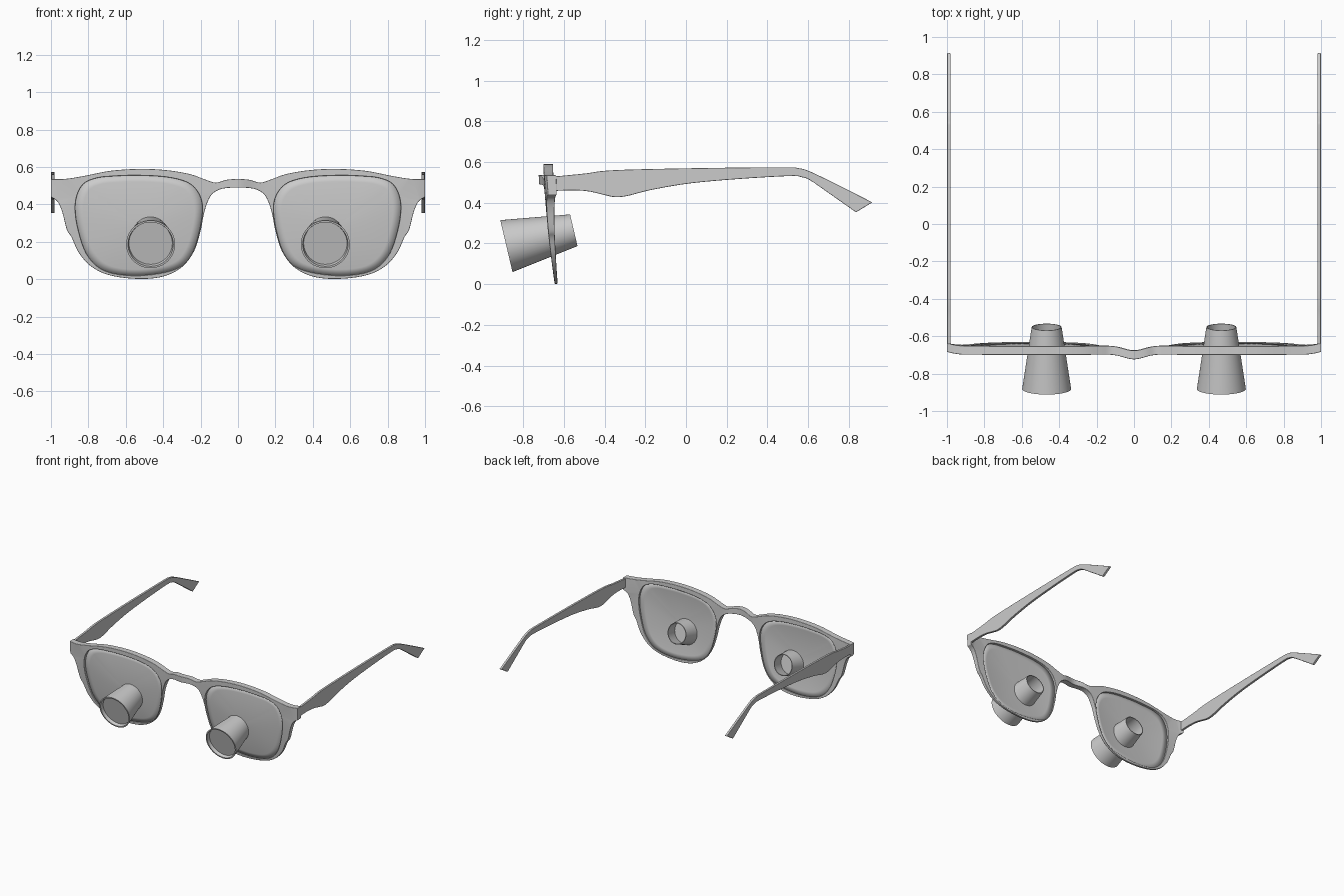
import bpy, bmesh, math
from mathutils import Vector, Matrix

if "Cube" in bpy.data.objects:
    bpy.data.objects.remove(bpy.data.objects["Cube"])


def smooth_path(pts, closed=False, n=6):
    """Catmull-Rom points through a 2D list."""
    P = [Vector(p) for p in pts]
    N = len(P)
    out = []
    for i in range(N if closed else N - 1):
        g = (lambda k: P[k % N]) if closed else (lambda k: P[max(0, min(N - 1, k))])
        a, b, c, d = g(i - 1), g(i), g(i + 1), g(i + 2)
        for s in range(n):
            t = s / n
            out.append(0.5 * (2 * b + (c - a) * t + (2 * a - 5 * b + 4 * c - d) * t * t
                              + (3 * b - a - 3 * c + d) * t ** 3))
    if not closed:
        out.append(P[-1].copy())
    return out


def front_y(x, z):
    """Front surface of the frame: leans back below, bridge pushed forward."""
    h = max(0, 1 - z / 0.59)
    return (-0.70 + 0.055 * h ** 1.5 - 0.025 * math.exp(-(x / 0.075) ** 2)
            + 0.015 * max(0, (abs(x) - 0.9) / 0.1) ** 2)


def thickness(z):
    return 0.015 + 0.032 * max(0, min(1, z / 0.5))


def make_object(name, bm):
    bmesh.ops.recalc_face_normals(bm, faces=bm.faces)
    me = bpy.data.meshes.new(name)
    bm.to_mesh(me)
    bm.free()
    ob = bpy.data.objects.new(name, me)
    bpy.context.collection.objects.link(ob)
    return ob


def finish(ob, mirror=True, bevel=0):
    if bevel:
        m = ob.modifiers.new("bevel", 'BEVEL')
        m.width, m.segments, m.limit_method = bevel, 3, 'ANGLE'
        m.angle_limit = math.radians(50)
    if mirror:
        m = ob.modifiers.new("mirror", 'MIRROR')
        m.use_mirror_merge = False
    bpy.ops.object.select_all(action='DESELECT')
    ob.select_set(True)
    bpy.context.view_layer.objects.active = ob
    bpy.ops.object.shade_smooth_by_angle(angle=math.radians(35))


# Outlines seen from the front (x, z), right half
upper = smooth_path([(0, .537), (.06, .532), (.12, .517), (.18, .535), (.26, .563), (.38, .583),
                     (.52, .59), (.68, .58), (.82, .553), (.92, .537), (1, .535)])
lower = smooth_path([(1, .44), (.965, .415), (.94, .36), (.915, .265), (.89, .225), (.85, .14),
                     (.78, .065), (.68, .02), (.53, .002), (.40, .015), (.30, .065), (.235, .15),
                     (.20, .26), (.18, .36), (.15, .44), (.11, .475), (.06, .488), (0, .49)])
half = upper + lower
outer = half + [Vector((-p.x, p.y)) for p in reversed(half[1:-1])]
opening = smooth_path([(.52, .555), (.36, .543), (.25, .505), (.195, .42), (.198, .30), (.245, .14),
                       (.33, .055), (.52, .02), (.70, .04), (.80, .12), (.853, .26), (.87, .40),
                       (.835, .50), (.76, .54), (.65, .552)], closed=True)

# Frame front: flat filled outline with two openings, thickened and shaped
bm = bmesh.new()
edges = []
for loop in (outer, opening, [Vector((-p.x, p.y)) for p in opening]):
    vs = [bm.verts.new((p.x, 0, p.y)) for p in loop]
    edges += [bm.edges.new((vs[i], vs[i - 1])) for i in range(len(vs))]
bmesh.ops.triangle_fill(bm, edges=edges, use_beauty=True, normal=(0, -1, 0))
ext = bmesh.ops.extrude_face_region(bm, geom=bm.faces[:], use_keep_orig=True)
back = {g for g in ext['geom'] if isinstance(g, bmesh.types.BMVert)}
for v in bm.verts:
    x, z = v.co.x, v.co.z
    v.co.y = front_y(x, z) + (thickness(z) if v in back else 0)
finish(make_object("frame_front", bm), mirror=False, bevel=0.005)

# Lenses: concentric rings, gently domed forward
bm = bmesh.new()
centre = Vector((.53, .29))
rings = []
for k in range(1, 9):
    r = k / 8
    ring = []
    for p in opening:
        q = centre + (p - centre) * r
        rim = front_y(p.x, p.y) + 0.55 * thickness(p.y)
        chord = -0.657 * (1 - r) + rim * r
        ring.append(bm.verts.new((q.x, chord - 0.02 * (1 - r * r), q.y)))
    rings.append(ring)
mid = bm.verts.new((centre.x, -0.677, centre.y))
n = len(opening)
for i in range(n):
    bm.faces.new((mid, rings[0][i - 1], rings[0][i]))
    for a, b in zip(rings, rings[1:]):
        bm.faces.new((a[i - 1], b[i - 1], b[i], a[i]))
lens = make_object("lens", bm)
sol = lens.modifiers.new("solid", 'SOLIDIFY')
sol.thickness, sol.offset = 0.006, 0
finish(lens)


# Loupe barrels: tapered tubes tilted downwards, passing through the lenses
def revolve(name, profile, matrix, sides=48):
    bm = bmesh.new()
    loops = []
    for t, r in profile:
        loops.append([bm.verts.new((r * math.cos(2 * math.pi * i / sides), t,
                                    r * math.sin(2 * math.pi * i / sides))) for i in range(sides)])
    for a, b in zip(loops, loops[1:]):
        for i in range(sides):
            bm.faces.new((a[i - 1], a[i], b[i], b[i - 1]))
    bm.faces.new(loops[0])
    bm.faces.new(loops[-1])
    bmesh.ops.transform(bm, matrix=matrix, verts=bm.verts)
    finish(make_object(name, bm))


tilt = Matrix.Translation((.467, -.882, .187)) @ Matrix.Rotation(math.atan2(.078, .331), 4, 'X')
revolve("loupe_barrel", [(.025, .116), (0, .121), (0, .131), (.34, .08), (.34, .075), (.24, .085)], tilt)

# Temples: side outline (y, z) given thickness in x
top = smooth_path([(-.665, .527), (-.5, .543), (-.35, .56), (.07, .57), (.48, .574), (.55, .57),
                   (.61, .553), (.75, .485), (.915, .402)])
bottom = smooth_path([(.835, .353), (.70, .448), (.61, .51), (.57, .525), (.51, .531), (.265, .517),
                      (.02, .495), (-.17, .463), (-.29, .433), (-.35, .428), (-.40, .438),
                      (-.48, .456), (-.56, .461), (-.665, .457)])
bm = bmesh.new()
face = bm.faces.new([bm.verts.new((.981, p.x, p.y)) for p in top + bottom])
ext = bmesh.ops.extrude_face_region(bm, geom=[face], use_keep_orig=True)
for g in ext['geom']:
    if isinstance(g, bmesh.types.BMVert):
        g.co.x = 0.999
finish(make_object("temple_arm", bm), bevel=0.003)
